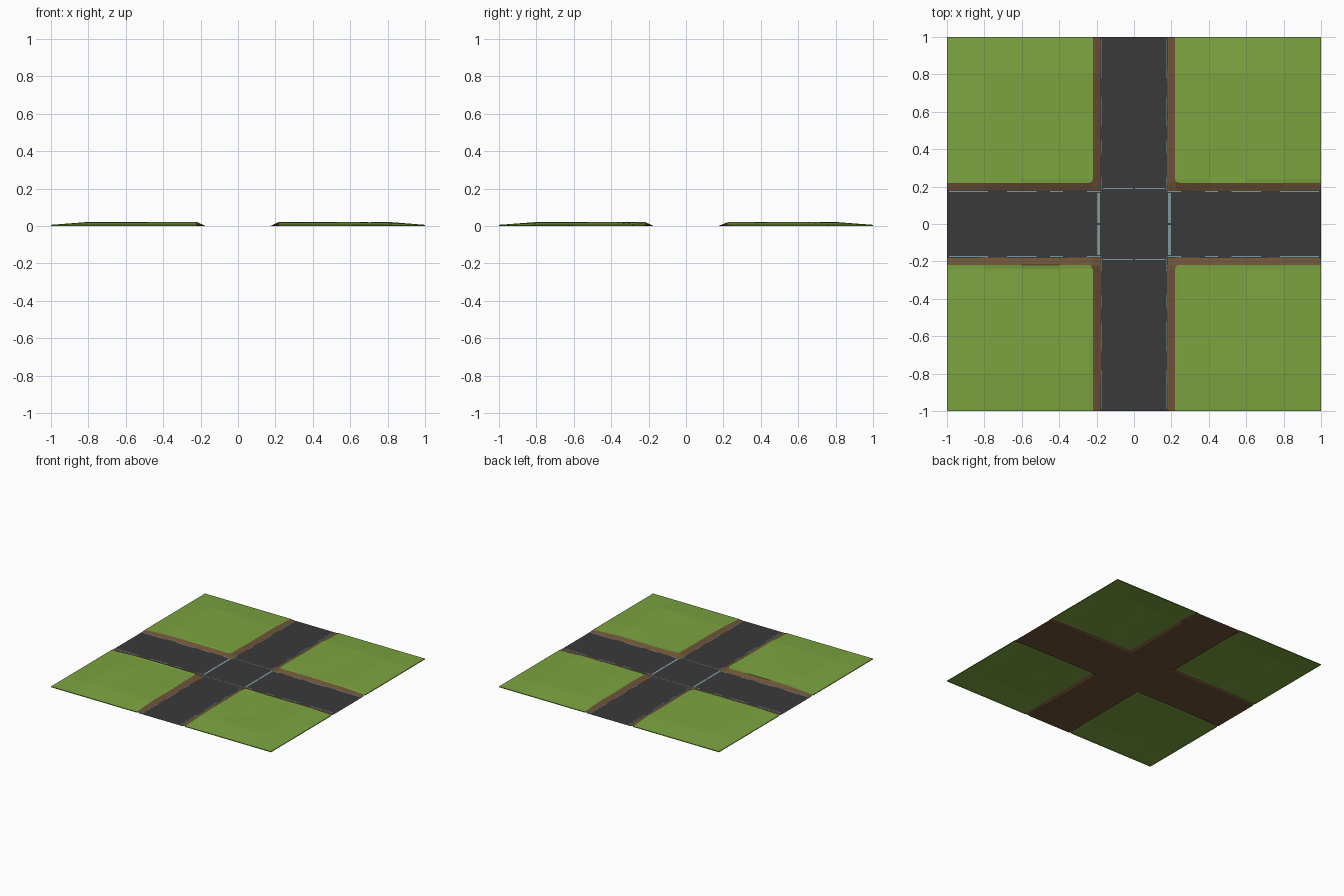
import bpy, bmesh, random

if "Cube" in bpy.data.objects:
    bpy.data.objects.remove(bpy.data.objects["Cube"])
random.seed(4)


def material(name, rgb):
    m = bpy.data.materials.new(name)
    lin = [c / 255 / 12.92 if c < 11 else ((c / 255 + 0.055) / 1.055) ** 2.4 for c in rgb]
    m.diffuse_color = (*lin, 1)
    m.use_nodes = True
    m.node_tree.nodes["Principled BSDF"].inputs["Base Color"].default_value = m.diffuse_color
    return m


GRASS = material("grass green", (124, 164, 64))
DIRT = material("dirt brown", (110, 83, 56))
ASPHALT = material("asphalt grey", (58, 58, 58))
LINE = material("pale teal line", (122, 156, 160))


def finish(bm, name, mats):
    me = bpy.data.meshes.new(name)
    bm.to_mesh(me)
    bm.free()
    for m in mats:
        me.materials.append(m)
    ob = bpy.data.objects.new(name, me)
    bpy.context.collection.objects.link(ob)
    return ob


def cross(name, half, z, mat, down=False):
    # plus-shaped flat sheet, one square and four arms
    bm = bmesh.new()
    w = half
    for x0, x1, y0, y1 in [(-w, w, -w, w), (-1, -w, -w, w), (w, 1, -w, w),
                           (-w, w, -1, -w), (-w, w, w, 1)]:
        pts = [(x0, y0), (x1, y0), (x1, y1), (x0, y1)]
        if down:
            pts.reverse()
        bm.faces.new([bm.verts.new((x, y, z)) for x, y in pts])
    bmesh.ops.remove_doubles(bm, verts=bm.verts[:], dist=1e-5)
    return finish(bm, name, [mat])


# Grass corner: dirt bank by the road, gently uneven lawn, low outer rim
STEPS = [0.176, 0.22, 0.24, 0.4, 0.6, 0.8, 1.0]
LAST = len(STEPS) - 1


def lawn(name, sx, sy):
    bm = bmesh.new()
    grid = {}
    for i, u in enumerate(STEPS):
        for j, v in enumerate(STEPS):
            if min(i, j) == 0:
                z = 0.0
            elif max(i, j) == LAST:
                z = 0.006
            else:
                z = random.uniform(0.016, 0.022)
            x, y = u, v
            if i == 0 and 0 < j < LAST:
                x += random.uniform(-0.004, 0.004)
            if j == 0 and 0 < i < LAST:
                y += random.uniform(-0.004, 0.004)
            if i == 1 and j == 1:          # rounded lawn corner
                x = y = 0.226
            grid[i, j] = bm.verts.new((sx * x, sy * y, z))

    def quad(vs, mat):
        if sx * sy < 0:
            vs = vs[::-1]
        bm.faces.new(vs).material_index = mat

    for i in range(LAST):
        for j in range(LAST):
            quad([grid[i, j], grid[i + 1, j], grid[i + 1, j + 1], grid[i, j + 1]],
                 1 if min(i, j) == 0 else 0)
    # thin rim down to the ground
    low = {}
    for k in range(LAST + 1):
        for key in ((LAST, k), (k, LAST)):
            if key not in low:
                c = grid[key].co
                low[key] = bm.verts.new((c.x, c.y, 0))
    for k in range(1, LAST):
        a, b = (LAST, k), (LAST, k + 1)
        quad([grid[a], low[a], low[b], grid[b]], 0)
        a, b = (k + 1, LAST), (k, LAST)
        quad([grid[a], low[a], low[b], grid[b]], 0)
    bmesh.ops.delete(bm, geom=[v for v in bm.verts if not v.link_faces], context='VERTS')
    finish(bm, name, [GRASS, DIRT])


for sx, side in ((-1, "left"), (1, "right")):
    for sy, end in ((-1, "front"), (1, "back")):
        lawn(f"lawn_{end}_{side}", sx, sy)

# Road bed and asphalt
cross("road_bed", 0.2, 0.0, DIRT, down=True)
cross("road_surface", 0.181, 0.0015, ASPHALT)

# Painted road lines, as thin flat strips (x0, x1, y0, y1)
bm = bmesh.new()


def strip(x0, x1, y0, y1, z=0.004):
    bm.faces.new([bm.verts.new((x, y, z)) for x, y in
                  ((x0, y0), (x1, y0), (x1, y1), (x0, y1))])


for s in (-1, 1):
    for t in (-1, 1):
        # junction edges
        a, b = sorted((t * 0.005, t * 0.165))
        strip(s * 0.19 - 0.008, s * 0.19 + 0.008, a, b)
        strip(a, b, s * 0.19 - 0.002, s * 0.19 + 0.002)
        # broken edge lines along the arms
        for p, q in ((0.18, 0.25), (0.38, 0.45), (0.52, 0.68), (0.78, 0.99)):
            a, b = sorted((t * p, t * q))
            strip(s * 0.173 - 0.002, s * 0.173 + 0.002, a, b)
            strip(a, b, s * 0.173 - 0.003, s * 0.173 + 0.003)
finish(bm, "road_lines", [LINE])
